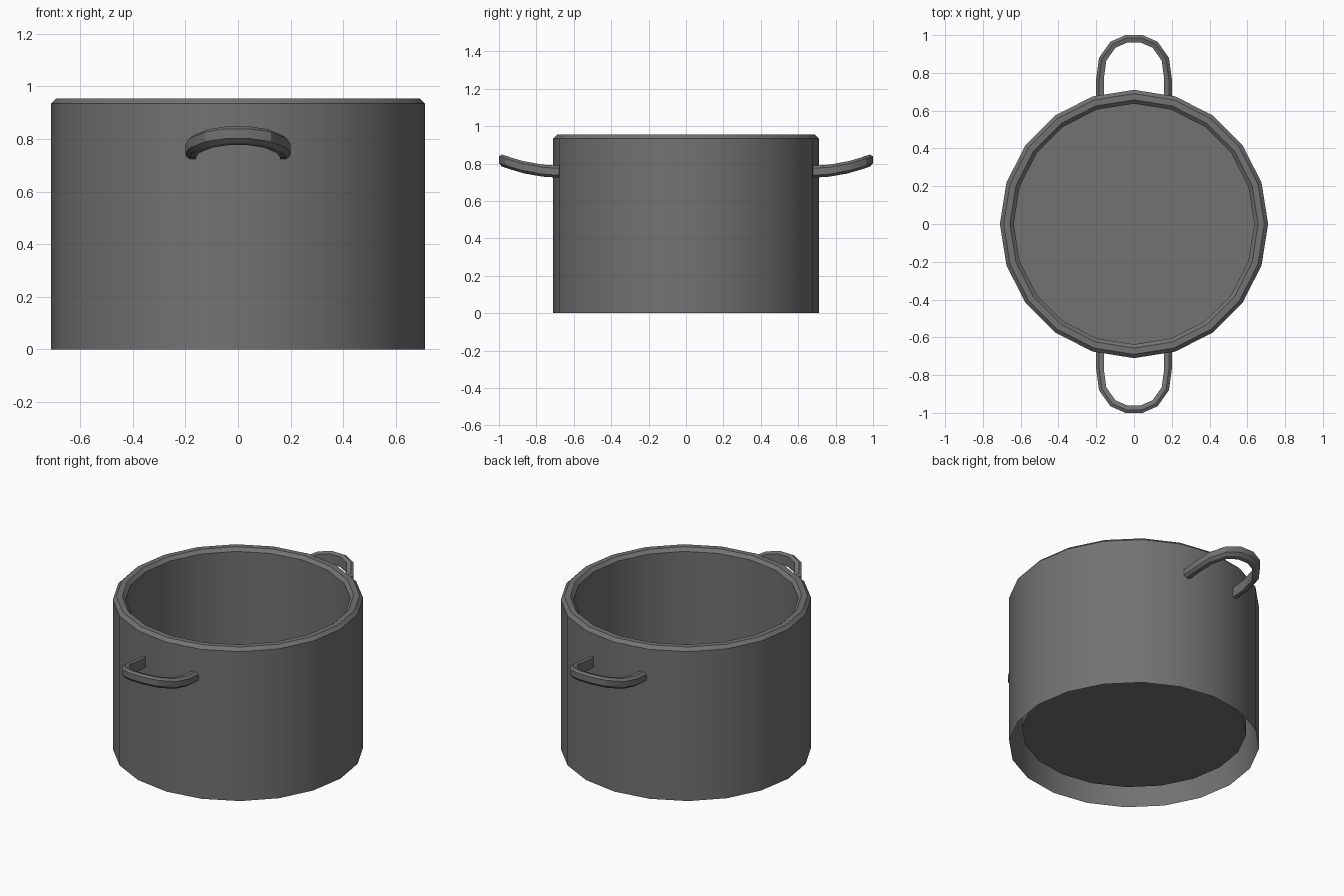
import bpy, bmesh
from math import cos, sin, pi
from mathutils import Vector

if "Cube" in bpy.data.objects:
    bpy.data.objects.remove(bpy.data.objects["Cube"])

SIDES = 20
METAL = bpy.data.materials.new("dark_metal")
METAL.diffuse_color = (0.17, 0.17, 0.17, 1)
METAL.use_nodes = True
METAL.node_tree.nodes["Principled BSDF"].inputs["Base Color"].default_value = METAL.diffuse_color


def finish(name, bm):
    mesh = bpy.data.meshes.new(name)
    bm.to_mesh(mesh)
    bm.free()
    mesh.materials.append(METAL)
    obj = bpy.data.objects.new(name, mesh)
    bpy.context.collection.objects.link(obj)
    bpy.ops.object.select_all(action='DESELECT')
    obj.select_set(True)
    bpy.context.view_layer.objects.active = obj
    bpy.ops.object.shade_smooth_by_angle(angle=pi / 6)
    return obj


def bridge(bm, a, b):
    n = len(a)
    for k in range(n):
        j = (k + 1) % n
        bm.faces.new((a[k], a[j], b[j], b[k]))


# Pot body: outer skirt open underneath, bevelled rim, inner wall, raised floor
def pot_body():
    profile = [(0.71, 0), (0.71, 0.935), (0.69, 0.955),
               (0.657, 0.955), (0.637, 0.935), (0.637, 0.09)]
    bm = bmesh.new()
    rings = [[bm.verts.new((r * cos(2 * pi * k / SIDES), r * sin(2 * pi * k / SIDES), z))
              for k in range(SIDES)] for r, z in profile]
    for a, b in zip(rings, rings[1:]):
        bridge(bm, a, b)
    bm.faces.new(rings[-1])
    finish("pot_body", bm)


# Loop handle: chamfered section swept along the outer edge of a U,
# tilting with the upward slope of the loop
def handle(name, side):
    half = [(0.20, 0.67, 0.757), (0.20, 0.77, 0.764), (0.185, 0.88, 0.785),
            (0.125, 0.965, 0.81), (0.045, 1.0, 0.822)]
    path = [Vector(p) for p in half]
    path += [Vector((-p[0], p[1], p[2])) for p in reversed(half)]
    section = [(0, 0.017), (0, -0.02), (0.016, -0.033),
               (0.04, -0.033), (0.04, 0.031), (0.016, 0.031)]
    bm = bmesh.new()
    rings = []
    for i, p in enumerate(path):
        before = (p - path[i - 1]) if i else (path[1] - p)
        after = (path[i + 1] - p) if i < len(path) - 1 else before
        n0 = Vector((-before.y, before.x)).normalized()
        n1 = Vector((-after.y, after.x)).normalized()
        miter = (n0 + n1) / (1 + n0.dot(n1))
        rings.append([bm.verts.new(((p.x + miter.x * u) * side,
                                    (p.y + miter.y * u) * side,
                                    p.z + w + 0.3 * miter.y * u))
                      for u, w in section])
    for a, b in zip(rings, rings[1:]):
        bridge(bm, a, b)
    bm.faces.new(rings[0])
    bm.faces.new(rings[-1])
    bmesh.ops.recalc_face_normals(bm, faces=bm.faces)
    finish(name, bm)


pot_body()
handle("back_handle", 1)
handle("front_handle", -1)
